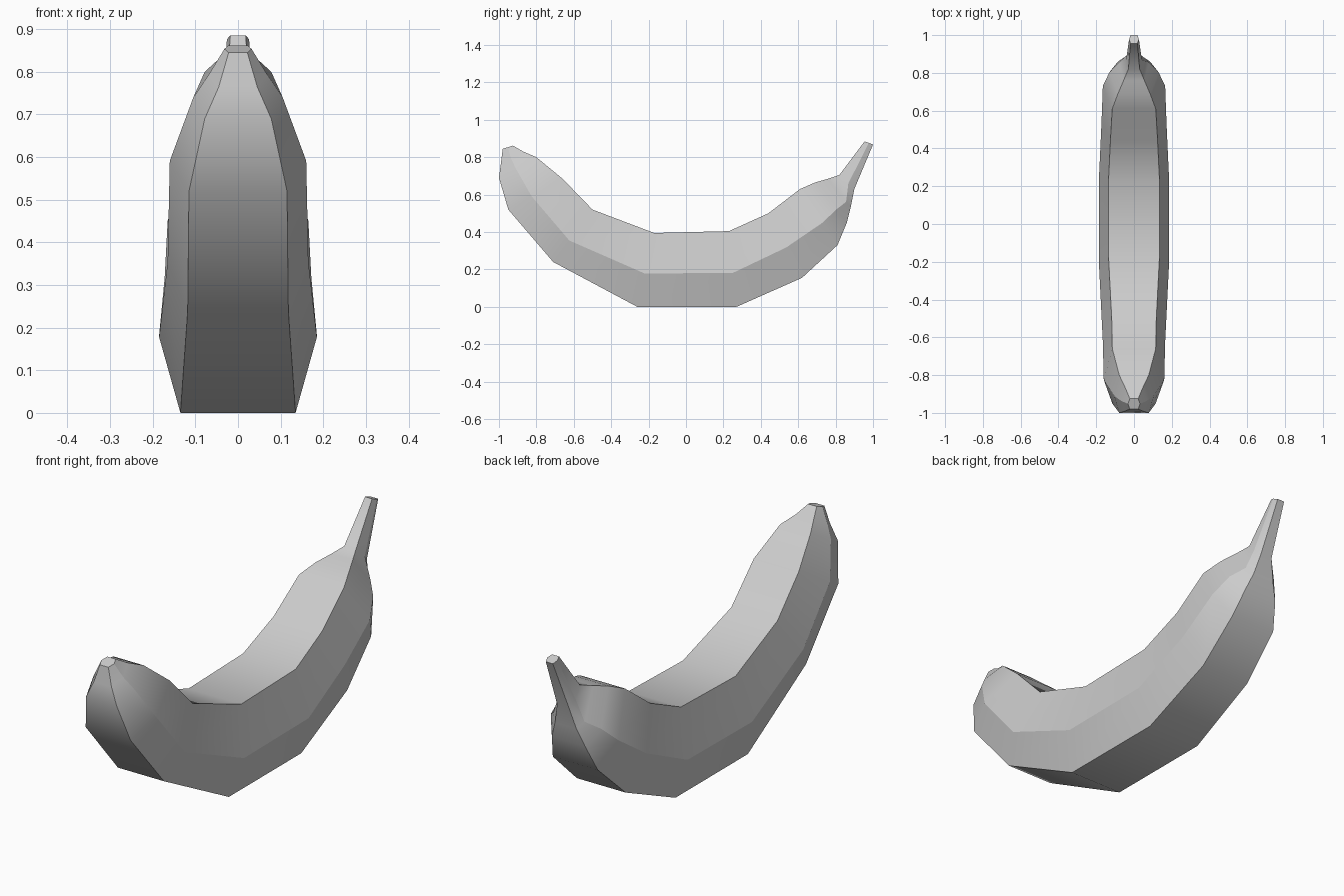
import bpy
import bmesh
from mathutils import Vector

default_cube = bpy.data.objects.get("Cube")
if default_cube:
    bpy.data.objects.remove(default_cube, do_unlink=True)


def make_material(name, colour):
    material = bpy.data.materials.new(name)
    material.use_nodes = True
    material.diffuse_color = colour
    shader = material.node_tree.nodes["Principled BSDF"]
    shader.inputs["Base Color"].default_value = colour
    return material


# Rings from blossom tip to stem: outer y, z; inner y, z;
# ridge half width, side half width, side position between outer and inner
RINGS = [
    (-.98, .845, -.925, .862, .022, .032, .5),
    (-.99, .765, -.87, .83, .045, .068, .45),
    (-1, .69, -.8, .8, .078, .105, .45),
    (-.95, .52, -.66, .685, .115, .16, .43),
    (-.71, .24, -.5, .52, .118, .165, .41),
    (-.26, 0, -.17, .395, .135, .185, .45),
    (.27, 0, .23, .405, .135, .185, .45),
    (.62, .155, .44, .5, .125, .172, .47),
    (.81, .33, .61, .63, .115, .165, .4),
    (.86, .45, .69, .665, .085, .13, .33),
    (.88, .53, .76, .685, .055, .08, .2),
    (.9, .63, .82, .705, .03, .042, .4),
    (1, .868, .955, .885, .018, .026, .5),
]


def ring_points(oy, oz, iy, iz, ridge, side, blend):
    """Six corners: outer pair, right side, inner pair, left side."""
    outer, inner = Vector((0, oy, oz)), Vector((0, iy, iz))
    middle = outer.lerp(inner, blend)
    across = Vector((1, 0, 0))
    return [outer - across * ridge, outer + across * ridge,
            middle + across * side, inner + across * ridge,
            inner - across * ridge, middle - across * side]


def build_banana(name, material):
    bm = bmesh.new()
    loops = [[bm.verts.new(p) for p in ring_points(*ring)] for ring in RINGS]
    count = len(loops[0])

    # Peel: panels between neighbouring rings
    for near, far in zip(loops, loops[1:]):
        for i in range(count):
            j = (i + 1) % count
            bm.faces.new((near[i], near[j], far[j], far[i]))

    # Flat blossom tip and cut stem end
    caps = [bm.faces.new(loops[0]), bm.faces.new(loops[-1])]
    bmesh.ops.recalc_face_normals(bm, faces=bm.faces)

    # Smooth along the length, crisp lengthwise ridges and cap rims
    for face in bm.faces:
        face.smooth = face not in caps
    for near, far in zip(loops, loops[1:]):
        for a, b in zip(near, far):
            bm.edges.get((a, b)).smooth = False
    for cap in caps:
        for edge in cap.edges:
            edge.smooth = False

    mesh = bpy.data.meshes.new(name)
    bm.to_mesh(mesh)
    bm.free()
    mesh.materials.append(material)
    banana = bpy.data.objects.new(name, mesh)
    bpy.context.collection.objects.link(banana)
    return banana


peel_grey = make_material("light_grey", (.6, .6, .6, 1))
build_banana("banana", peel_grey)
